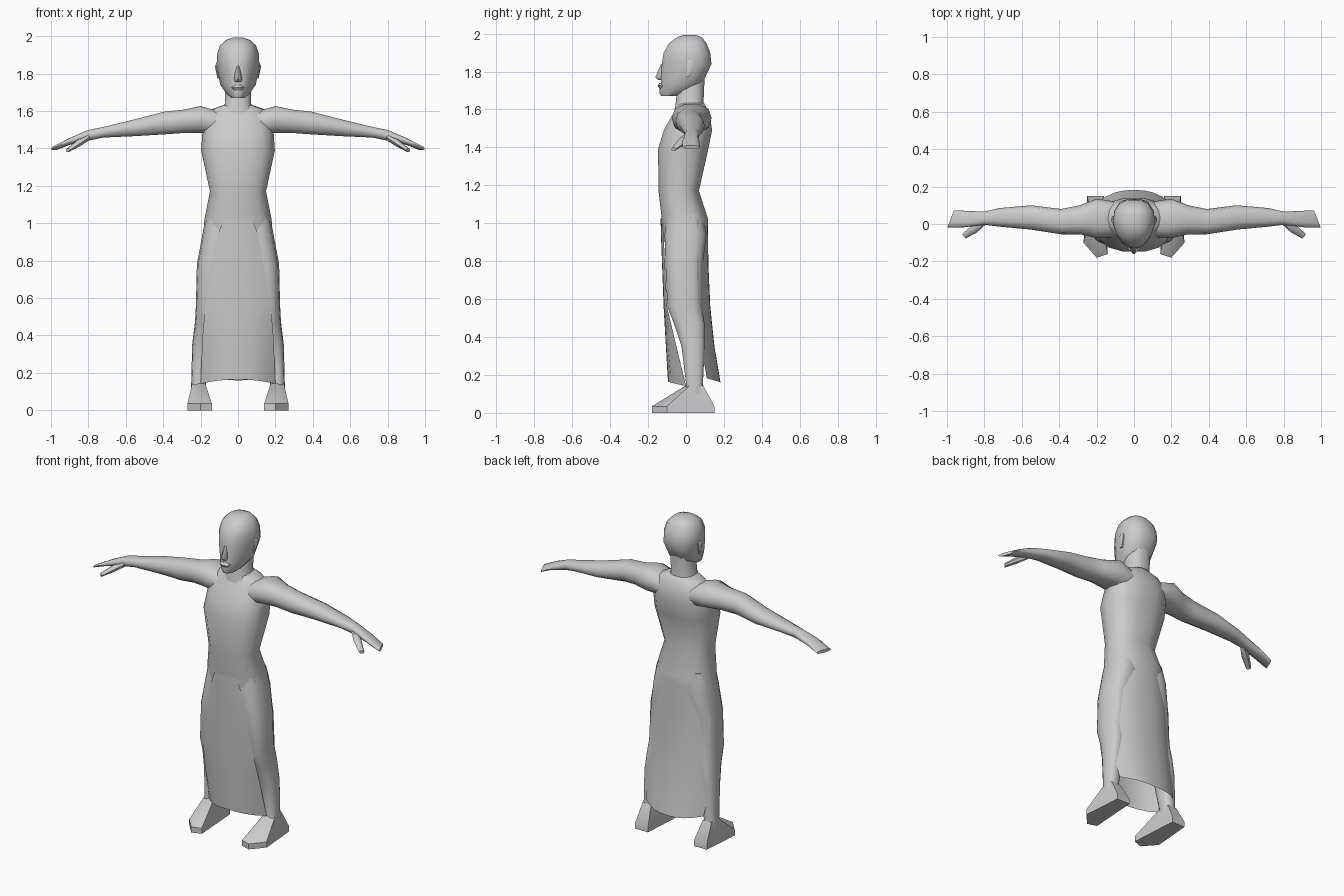
import bpy, bmesh
from math import cos, sin, pi, radians, copysign

default_cube = bpy.data.objects.get("Cube")
if default_cube:
    bpy.data.objects.remove(default_cube)

colour = (.6, .6, .6, 1)
grey = bpy.data.materials.new("plain grey")
grey.use_nodes = True
grey.diffuse_color = colour
grey.node_tree.nodes["Principled BSDF"].inputs["Base Color"].default_value = colour


def oval(sides):
    """Slightly squared unit ring as (u, v) pairs."""
    def squared(t):
        return copysign(abs(t) ** .8, t)
    angles = [2 * pi * step / sides for step in range(sides)]
    return [(squared(cos(angle)), squared(sin(angle))) for angle in angles]


def level(z, half, front, back, middle=0, narrow=0, sides=14):
    """Horizontal ring around x = middle; narrow pinches its front."""
    centre, depth = (front + back) / 2, (back - front) / 2
    return [(middle + half * u * (1 + narrow * min(v, 0)), centre + depth * v, z)
            for u, v in oval(sides)]


def upright(x, front, back, bottom, top, slant=0, sides=10):
    """Ring across a limb that runs along x."""
    y, z = (front + back) / 2, (bottom + top) / 2
    return [(x + slant * u, y + (back - front) / 2 * u, z + (top - bottom) / 2 * v)
            for u, v in oval(sides)]


def skin(name, rings, closed=True, mirror=False, crease=55):
    """Join successive rings of points into one smooth surface."""
    bm = bmesh.new()
    rows = [[bm.verts.new(point) for point in ring] for ring in rings]
    count = len(rows[0])
    for low, high in zip(rows, rows[1:]):
        for i in range(count if closed else count - 1):
            j = (i + 1) % count
            bm.faces.new((low[i], low[j], high[j], high[i]))
    if closed:
        bm.faces.new(rows[0][::-1])
        bm.faces.new(rows[-1])
    bmesh.ops.recalc_face_normals(bm, faces=bm.faces)
    mesh = bpy.data.meshes.new(name)
    bm.to_mesh(mesh)
    bm.free()
    mesh.materials.append(grey)
    mesh.polygons.foreach_set("use_smooth", [True] * len(mesh.polygons))
    mesh.set_sharp_from_angle(angle=radians(crease))
    obj = bpy.data.objects.new(name, mesh)
    bpy.context.collection.objects.link(obj)
    if mirror:
        obj.modifiers.new("both sides", "MIRROR")


# Torso, from hips to shoulders
skin("torso", [
    level(z=.9, half=.185, front=-.12, back=.11),
    level(z=1.02, half=.18, front=-.13, back=.12),
    level(z=1.17, half=.15, front=-.147, back=.07),
    level(z=1.39, half=.197, front=-.15, back=.12),
    level(z=1.49, half=.19, front=-.12, back=.14),
    level(z=1.56, half=.18, front=-.08, back=.13),
    level(z=1.61, half=.14, front=-.05, back=.11),
    level(z=1.635, half=.07, front=-.045, back=.095),
])

# Neck
skin("neck", [
    level(z=1.58, half=.1, front=-.065, back=.1),
    level(z=1.64, half=.07, front=-.055, back=.094),
    level(z=1.78, half=.07, front=-.04, back=.1),
])

# Head, from chin to crown
skin("head", [
    level(z=1.67, half=.035, front=-.133, back=-.04, narrow=.3),
    level(z=1.69, half=.06, front=-.143, back=.02, narrow=.45),
    level(z=1.74, half=.095, front=-.135, back=.09, narrow=.4),
    level(z=1.84, half=.114, front=-.13, back=.137, narrow=.3),
    level(z=1.9, half=.113, front=-.12, back=.13, narrow=.25),
    level(z=1.95, half=.097, front=-.09, back=.11, narrow=.15),
    level(z=1.98, half=.065, front=-.05, back=.085),
    level(z=1.992, half=.03, front=-.015, back=.055),
])

# Nose, lips and ears
skin("nose", [
    level(z=1.755, half=.018, front=-.145, back=-.11, narrow=.5, sides=8),
    level(z=1.77, half=.022, front=-.162, back=-.11, narrow=.5, sides=8),
    level(z=1.84, half=.01, front=-.132, back=-.11, narrow=.5, sides=8),
])
skin("lips", [
    level(z=1.71, half=.025, front=-.14, back=-.1, sides=8),
    level(z=1.725, half=.034, front=-.15, back=-.1, sides=8),
    level(z=1.74, half=.02, front=-.14, back=-.1, sides=8),
])
skin("ears", [
    level(z=1.775, half=.01, front=0, back=.02, middle=.1, sides=6),
    level(z=1.84, half=.02, front=0, back=.045, middle=.104, sides=6),
    level(z=1.86, half=.01, front=.01, back=.035, middle=.104, sides=6),
], mirror=True)

# Arms, from inside the shoulder to the fingertips
skin("arms", [
    upright(x=.1, front=-.07, back=.12, bottom=1.47, top=1.6),
    upright(x=.2, front=-.075, back=.135, bottom=1.48, top=1.63),
    upright(x=.29, front=-.055, back=.1, bottom=1.48, top=1.61),
    upright(x=.39, front=-.055, back=.08, bottom=1.473, top=1.6),
    upright(x=.55, front=-.03, back=.1, bottom=1.464, top=1.558),
    upright(x=.72, front=-.014, back=.085, bottom=1.457, top=1.516),
    upright(x=.8, front=-.004, back=.066, bottom=1.44, top=1.5),
    upright(x=.9, front=-.018, back=.07, bottom=1.42, top=1.455, slant=-.01),
    upright(x=.98, front=-.018, back=.073, bottom=1.39, top=1.41, slant=-.018),
], mirror=True)
skin("thumbs", [
    upright(x=.79, front=0, back=.04, bottom=1.445, top=1.48, sides=6),
    upright(x=.85, front=-.045, back=0, bottom=1.41, top=1.45, slant=.01, sides=6),
    upright(x=.91, front=-.078, back=-.055, bottom=1.38, top=1.4, slant=.01, sides=6),
], mirror=True)

# Legs, from ankle to hip
skin("legs", [
    level(z=.08, half=.04, front=-.02, back=.1, middle=.21),
    level(z=.15, half=.04, front=0, back=.09, middle=.21),
    level(z=.35, half=.055, front=-.025, back=.1, middle=.19),
    level(z=.47, half=.055, front=-.065, back=.1, middle=.175),
    level(z=.56, half=.06, front=-.1, back=.085, middle=.165),
    level(z=.78, half=.085, front=-.11, back=.09, middle=.135),
    level(z=.94, half=.09, front=-.115, back=.11, middle=.1),
    level(z=1.05, half=.08, front=-.1, back=.09, middle=.09),
], mirror=True)

# Feet: flat wedges rising from a splayed sole to the ankle
sole = [(.16, .15), (.25, .15), (.27, -.1), (.2, -.18), (.14, -.16)]
ankle = [(.18, .09), (.24, .09), (.245, .02), (.21, 0), (.175, .01)]
skin("feet", [
    [(x, y, 0) for x, y in sole],
    [(x, y, .035) for x, y in sole],
    [(x, y, .145) for x, y in ankle],
], mirror=True, crease=40)


def fold(z, half, centre, edge, lift=0, columns=9):
    """Row of hanging cloth that curves from its centre to its side edges."""
    across = [2 * step / (columns - 1) - 1 for step in range(columns)]
    return [(half * t, centre + (edge - centre) * abs(t) ** 2.5, z + lift * t * t)
            for t in across]


# Front and back cloth panels, from waist to hem
skin("front_cloth", [
    fold(z=1.025, half=.075, centre=-.134, edge=-.128),
    fold(z=.94, half=.108, centre=-.132, edge=-.118),
    fold(z=.56, half=.175, centre=-.118, edge=-.1),
    fold(z=.4, half=.19, centre=-.109, edge=-.06, lift=-.01),
    fold(z=.165, half=.2, centre=-.095, edge=0, lift=-.023),
], closed=False)
skin("back_cloth", [
    fold(z=1.02, half=.165, centre=.115, edge=.06),
    fold(z=.78, half=.205, centre=.118, edge=.06),
    fold(z=.56, half=.21, centre=.128, edge=.065),
    fold(z=.35, half=.225, centre=.15, edge=.08),
    fold(z=.16, half=.2, centre=.182, edge=.11, lift=.022),
], closed=False)
